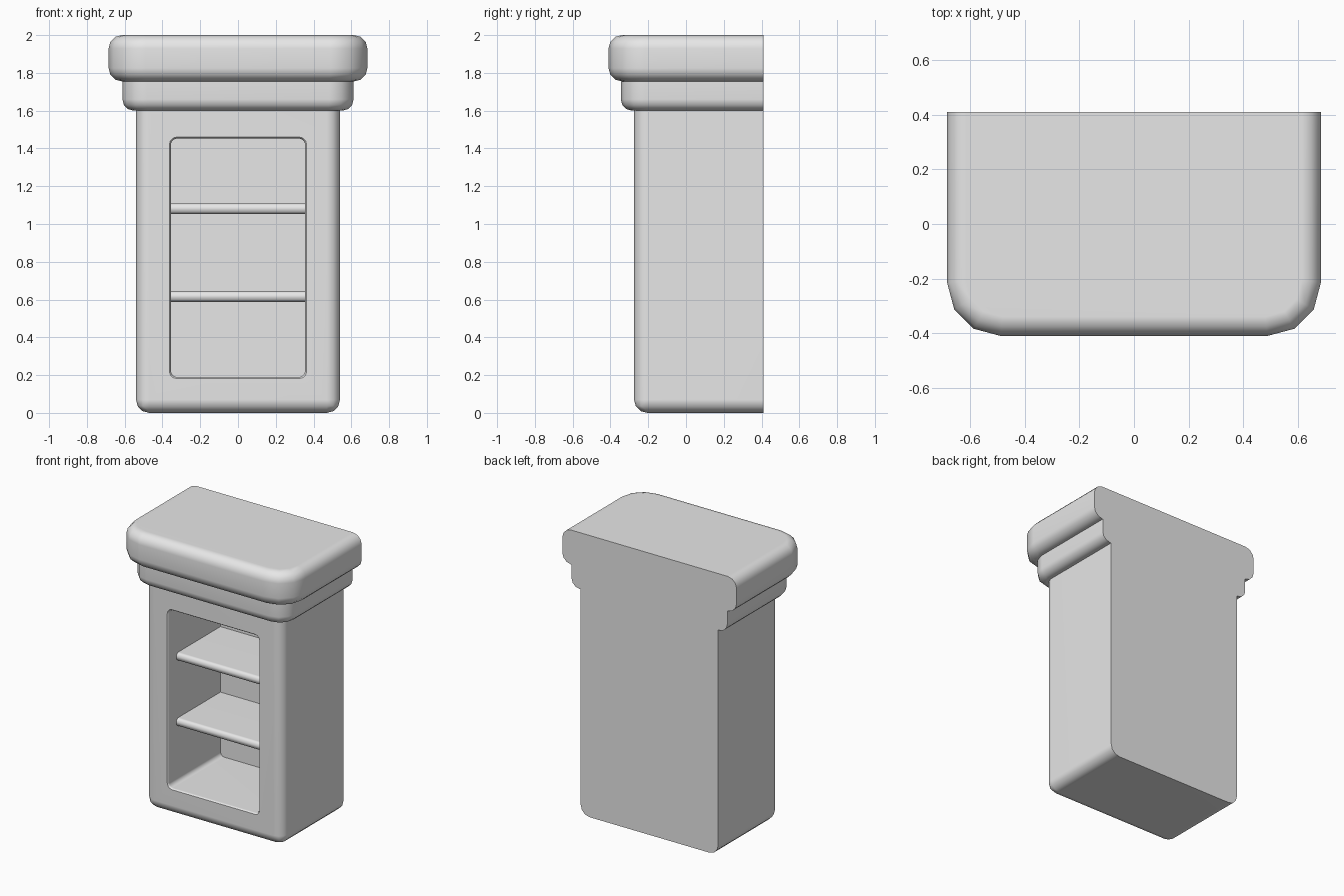
import bpy, bmesh, math
from mathutils import Matrix, Vector

if "Cube" in bpy.data.objects:
    bpy.data.objects.remove(bpy.data.objects["Cube"], do_unlink=True)

BACK = 0.41
grey = bpy.data.materials.new("plain_grey")
grey.use_nodes = True
grey.diffuse_color = (0.8, 0.8, 0.8, 1)
grey.node_tree.nodes["Principled BSDF"].inputs["Base Color"].default_value = (0.8, 0.8, 0.8, 1)


def box(half_x, front, back, low, high):
    bm = bmesh.new()
    size = Vector((2 * half_x, back - front, high - low))
    place = Matrix.Translation((0, (front + back) / 2, (low + high) / 2))
    bmesh.ops.create_cube(bm, size=1, matrix=place @ Matrix.Diagonal(size).to_4x4())
    return bm


def bevel(bm, rule, radius, segments=3):
    """Round every edge whose two end points satisfy the rule."""
    edges = [e for e in bm.edges if rule(e.verts[0].co, e.verts[1].co)]
    bmesh.ops.bevel(bm, geom=edges, offset=radius, offset_type='OFFSET',
                    segments=segments, profile=0.5, affect='EDGES', clamp_overlap=True)


def make(name, bm):
    bmesh.ops.recalc_face_normals(bm, faces=bm.faces)
    mesh = bpy.data.meshes.new(name)
    bm.to_mesh(mesh)
    bm.free()
    mesh.materials.append(grey)
    obj = bpy.data.objects.new(name, mesh)
    bpy.context.collection.objects.link(obj)
    return obj


def select(obj):
    bpy.ops.object.select_all(action='DESELECT')
    obj.select_set(True)
    bpy.context.view_layer.objects.active = obj


def smooth(obj):
    select(obj)
    bpy.ops.object.shade_smooth_by_angle(angle=math.radians(40))
    mod = obj.modifiers.new("even_shading", 'WEIGHTED_NORMAL')
    mod.keep_sharp = True


def near(a, b):
    return abs(a - b) < 1e-4


def on_back(a, b):
    return near(a.y, BACK) and near(b.y, BACK)


def level(a, b, z):
    return near(a.z, z) and near(b.z, z)


def front_corner(a, b):
    return near(a.x, b.x) and near(a.y, b.y) and not near(a.y, BACK)


# Cabinet body: rounded at the front and bottom, flat at the back
LOW, HIGH, FRONT = 0.0, 1.6, -0.275
bm = box(0.54, FRONT, BACK, LOW, HIGH)
bevel(bm, lambda a, b: not on_back(a, b) and not level(a, b, HIGH), 0.07)
body = make("cabinet_body", bm)

# Niche cutter: rounded rectangle loops, flared at the mouth
def niche_ring(bm, y, grow):
    half_x, low, high, r = 0.355, 0.19, 1.452, 0.03
    ring = []
    for quarter, (sx, top) in enumerate(((1, 1), (-1, 1), (-1, 0), (1, 0))):
        cx = sx * (half_x - r)
        cz = high - r if top else low + r
        for step in range(4):
            t = math.radians(90 * quarter + 30 * step)
            ring.append(bm.verts.new((cx + (r + grow) * math.cos(t), y,
                                      cz + (r + grow) * math.sin(t))))
    return ring


bm = bmesh.new()
rings = [niche_ring(bm, y, g) for y, g in
         ((FRONT - 0.02, 0.03), (FRONT + 0.004, 0.004), (FRONT + 0.012, 0), (0.31, 0))]
for r0, r1 in zip(rings, rings[1:]):
    for i in range(len(r0)):
        j = (i + 1) % len(r0)
        bm.faces.new((r0[i], r0[j], r1[j], r1[i]))
bm.faces.new(rings[0])
bm.faces.new(rings[-1])
cutter = make("niche_cutter", bm)
cutter.hide_render = True

cut = body.modifiers.new("niche", 'BOOLEAN')
cut.operation = 'DIFFERENCE'
cut.solver = 'EXACT'
cut.object = cutter
select(body)
bpy.ops.object.modifier_apply(modifier=cut.name)
bpy.data.objects.remove(cutter, do_unlink=True)
smooth(body)

# Shelves with rounded front edges
for name, z in (("lower_shelf", 0.588), ("upper_shelf", 1.053)):
    bm = box(0.357, -0.185, 0.312, z, z + 0.056)
    bevel(bm, lambda a, b: near(a.y, -0.185) and near(b.y, -0.185) and near(a.z, b.z), 0.024)
    smooth(make(name, bm))

# Moulding under the top: rounded plan corners, rounded lower edge
bm = box(0.612, -0.345, BACK, HIGH, 1.755)
bevel(bm, front_corner, 0.13)
bevel(bm, lambda a, b: level(a, b, HIGH) and not on_back(a, b), 0.06)
smooth(make("moulding", bm))

# Top slab: wide plan corners, both rims rounded
bm = box(0.685, -0.41, BACK, 1.755, 2.0)
bevel(bm, front_corner, 0.195)
bevel(bm, lambda a, b: near(a.z, b.z) and not on_back(a, b), 0.07)
smooth(make("top_slab", bm))
